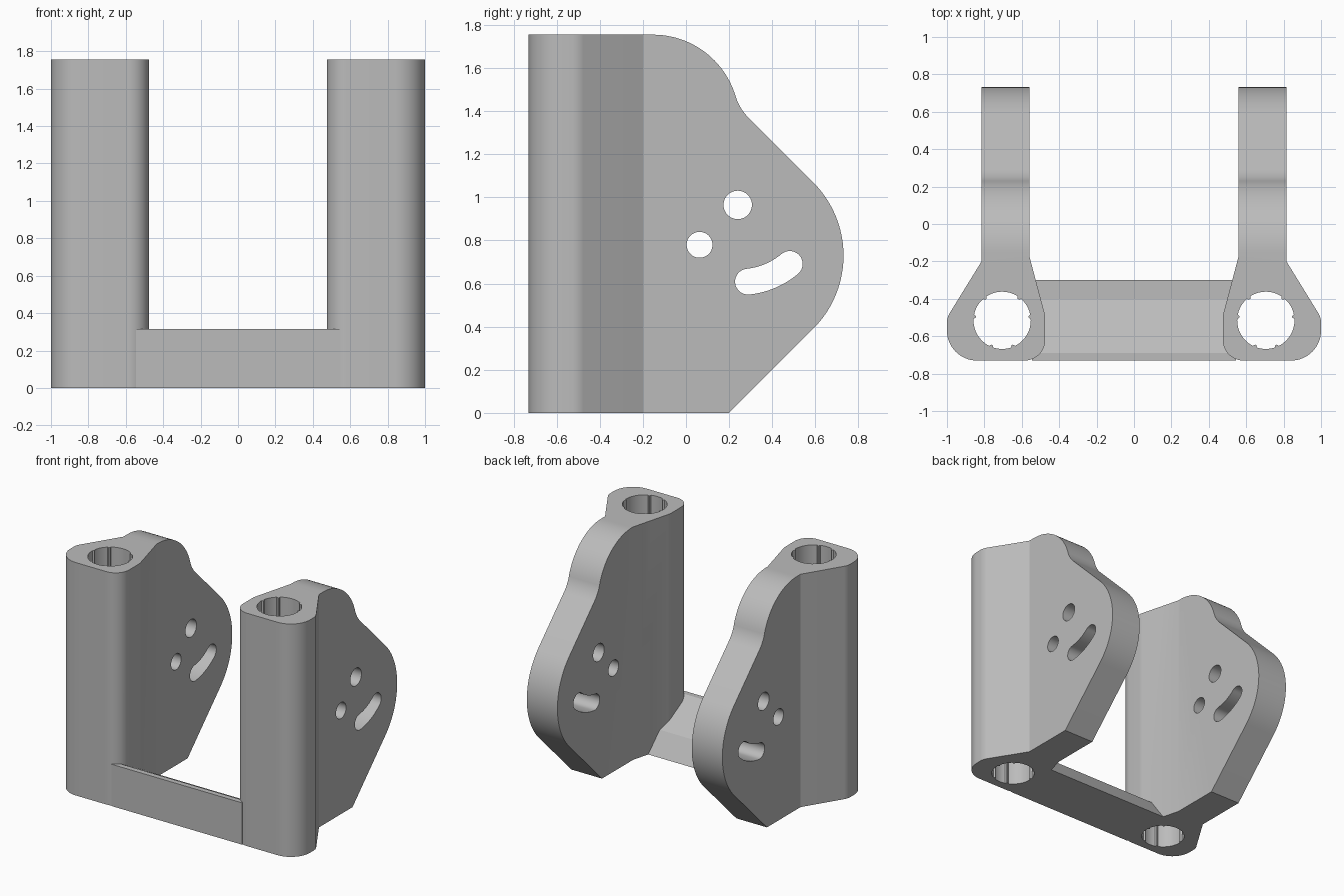
import bpy, bmesh, math
from mathutils import Vector

cube = bpy.data.objects.get("Cube")
if cube:
    bpy.data.objects.remove(cube, do_unlink=True)

grey = bpy.data.materials.new("light_grey")
grey.use_nodes = True
grey.diffuse_color = (0.5, 0.5, 0.5, 1)
grey.node_tree.nodes["Principled BSDF"].inputs["Base Color"].default_value = (0.5, 0.5, 0.5, 1)


def rounded(corners, steps=16):
    """Outline from (u, v, radius) corners, each filleted by its radius."""
    out = []
    n = len(corners)
    for i, (u, v, r) in enumerate(corners):
        p = Vector((u, v))
        if r == 0:
            out.append(p)
            continue
        a = (Vector(corners[i - 1][:2]) - p).normalized()
        b = (Vector(corners[(i + 1) % n][:2]) - p).normalized()
        half = a.angle(b) / 2
        centre = p + (a + b).normalized() * (r / math.sin(half))
        start = p + a * (r / math.tan(half)) - centre
        end = p + b * (r / math.tan(half)) - centre
        turn = math.pi - 2 * half
        for k in range(steps + 1):
            t = k / steps
            w = (start * math.sin((1 - t) * turn) + end * math.sin(t * turn)) / math.sin(turn)
            out.append(centre + w)
    return out


def circle(u, v, r, n=48):
    return [(u + r * math.cos(math.tau * k / n), v + r * math.sin(math.tau * k / n)) for k in range(n)]


def prism(name, outline, low, high, axis):
    """Extrude an outline along z (outline is x, y) or along x (outline is y, z)."""
    bm = bmesh.new()
    place = (lambda p: (p[0], p[1], low)) if axis == "z" else (lambda p: (low, p[0], p[1]))
    face = bm.faces.new([bm.verts.new(place(p)) for p in outline])
    extruded = bmesh.ops.extrude_face_region(bm, geom=[face])["geom"]
    offset = (0, 0, high - low) if axis == "z" else (high - low, 0, 0)
    bmesh.ops.translate(bm, verts=[g for g in extruded if isinstance(g, bmesh.types.BMVert)], vec=offset)
    bmesh.ops.recalc_face_normals(bm, faces=bm.faces)
    mesh = bpy.data.meshes.new(name)
    bm.to_mesh(mesh)
    bm.free()
    mesh.materials.append(grey)
    obj = bpy.data.objects.new(name, mesh)
    bpy.context.collection.objects.link(obj)
    return obj


def activate(obj):
    bpy.ops.object.select_all(action="DESELECT")
    obj.select_set(True)
    bpy.context.view_layer.objects.active = obj


def combine(obj, tool, operation):
    activate(obj)
    mod = obj.modifiers.new("cut", "BOOLEAN")
    mod.operation, mod.object, mod.solver = operation, tool, "EXACT"
    bpy.ops.object.modifier_apply(modifier=mod.name)
    bpy.data.objects.remove(tool, do_unlink=True)


# Upright: plan outline of sleeve and plate, trimmed by the side silhouette
plan = rounded([(0.56, 0.9, 0), (0.56, -0.17, 0), (0.475, -0.49, 0.12), (0.475, -0.73, 0.11),
                (1.0, -0.73, 0.16), (1.0, -0.5, 0.1), (0.815, -0.2, 0), (0.815, 0.9, 0)])
upright = prism("side_upright", plan, 0, 1.755, "z")
side = rounded([(-0.9, -0.0, 0), (0.2, 0, 0), (0.93, 0.73, 0.48), (0.247, 1.413, 0.24),
                (0.145, 1.755, 0.4), (-0.9, 1.755, 0)], 24)
combine(upright, prism("silhouette", side, 0.3, 1.2, "x"), "INTERSECT")

# Ribbed bore through the sleeve
ribs = [base + d for base in (30, 150, 270) for d in (-22, 22)]
bore = []
for k in range(120):
    deg = k * 3
    r = 0.142 if any(abs(deg - rib) < 3 for rib in ribs) else 0.153
    bore.append((0.705 + r * math.cos(math.radians(deg)), -0.515 + r * math.sin(math.radians(deg))))
combine(upright, prism("bore", bore, -0.2, 2, "z"), "DIFFERENCE")

# Two bolt holes and a curved adjustment slot
for y, z, r in ((0.24, 0.965, 0.066), (0.063, 0.78, 0.06)):
    combine(upright, prism("bolt_hole", circle(y, z, r), 0.3, 1.2, "x"), "DIFFERENCE")


def arc(cy, cz, r, a, b, n=16):
    angles = [math.radians(a + (b - a) * k / n) for k in range(n + 1)]
    return [(cy + r * math.cos(t), cz + r * math.sin(t)) for t in angles]


def slot_centre(deg):
    t = math.radians(deg)
    return 0.25 + 0.36 * math.cos(t), 0.967 + 0.36 * math.sin(t)


first, last, width = -84, -50, 0.06
slot = arc(0.25, 0.967, 0.36 + width, first, last)
slot += arc(*slot_centre(last), width, last, last + 180)[1:]
slot += arc(0.25, 0.967, 0.36 - width, last, first)[1:]
slot += arc(*slot_centre(first), width, first + 180, first + 360)[1:-1]
combine(upright, prism("slot", slot, 0.3, 1.2, "x"), "DIFFERENCE")

# Opposite upright
activate(upright)
mirror = upright.modifiers.new("mirror", "MIRROR")
mirror.use_mirror_merge = False
bpy.ops.object.modifier_apply(modifier=mirror.name)

# Sloped cross bar joining the uprights
bar = prism("cross_bar", [(-0.73, 0), (-0.3, 0), (-0.4, 0.155), (-0.69, 0.315), (-0.73, 0.315)],
            -0.545, 0.545, "x")

activate(upright)
bpy.ops.object.shade_smooth_by_angle(angle=math.radians(25))
